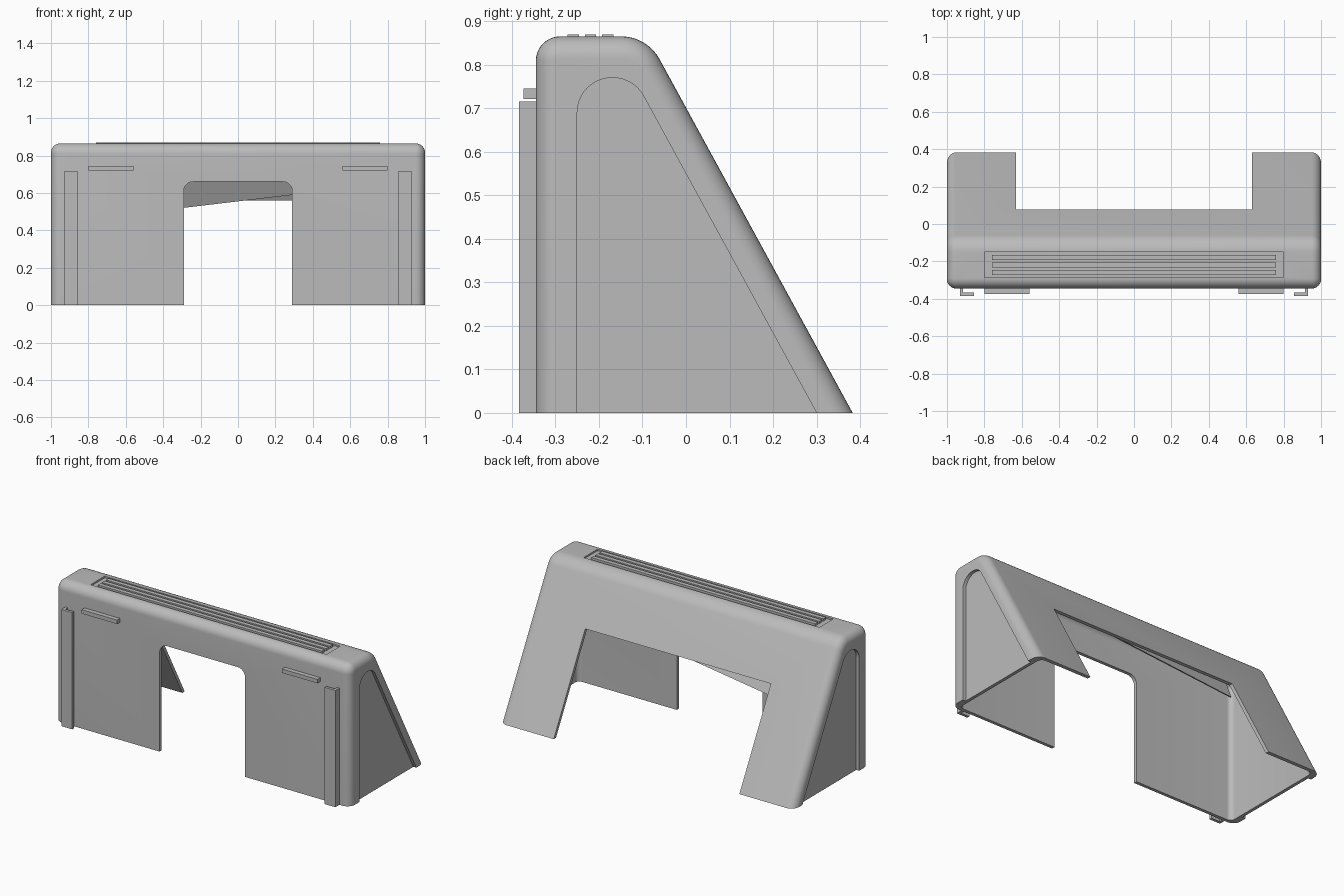
import bpy, bmesh
from math import sin, cos, tan, atan, pi

if "Cube" in bpy.data.objects:
    bpy.data.objects.remove(bpy.data.objects["Cube"])

grey = bpy.data.materials.new("plain_grey")
grey.use_nodes = True
grey.diffuse_color = (0.5, 0.5, 0.5, 1)
grey.node_tree.nodes["Principled BSDF"].inputs["Base Color"].default_value = (0.5, 0.5, 0.5, 1)

LEAN = 0.546            # how far the back moves per unit of height
TILT = atan(LEAN)       # angle of the back's normal above horizontal


def outline(front, top, back, r_front, r_back, base=0.0, steps=10):
    """Side outline: upright front, flat top, leaning back, rounded corners."""
    zf, zb = top - r_front, top - r_back
    yb = back - LEAN * zb - r_back / cos(TILT)
    pts = [(front, base)]
    for i in range(steps + 1):
        a = pi - pi / 2 * i / steps
        pts.append((front + r_front + r_front * cos(a), zf + r_front * sin(a)))
    for i in range(steps + 1):
        a = pi / 2 - (pi / 2 - TILT) * i / steps
        pts.append((yb + r_back * cos(a), zb + r_back * sin(a)))
    return pts + [(back - LEAN * base, base)]


def make(name, bm):
    bmesh.ops.remove_doubles(bm, verts=bm.verts, dist=0.00005)
    bmesh.ops.recalc_face_normals(bm, faces=bm.faces)
    me = bpy.data.meshes.new(name)
    bm.to_mesh(me)
    bm.free()
    me.materials.append(grey)
    ob = bpy.data.objects.new(name, me)
    bpy.context.collection.objects.link(ob)
    return ob


def loft(name, rings):
    """Skin a list of (x, outline) sections and cap both ends."""
    bm = bmesh.new()
    loops = [[bm.verts.new((x, y, z)) for y, z in pts] for x, pts in rings]
    n = len(loops[0])
    for a, b in zip(loops, loops[1:]):
        for i in range(n):
            j = (i + 1) % n
            bm.faces.new((a[i], a[j], b[j], b[i]))
    bm.faces.new(loops[0])
    bm.faces.new(loops[-1])
    return make(name, bm)


def box(name, x, y, z):
    return loft(name, [(k, [(y[0], z[0]), (y[0], z[1]), (y[1], z[1]), (y[1], z[0])]) for k in x])


def rounded_body(name, half, inset, radius, base):
    rings = []
    for i in range(9):
        a = pi / 2 * i / 8
        d = inset + radius * (1 - sin(a))
        rings.append((half - radius + radius * cos(a),
                      outline(-0.345 + d, 0.865 - d, 0.383 - d / cos(TILT),
                              0.056 - d, 0.1 - d, base)))
    return loft(name, rings + [(-x, p) for x, p in reversed(rings)])


def cut(target, cutter):
    cutter.hide_render = True
    mod = target.modifiers.new("cut", "BOOLEAN")
    mod.operation, mod.solver, mod.object = "DIFFERENCE", "EXACT", cutter
    bpy.context.view_layer.objects.active = target
    bpy.ops.object.modifier_apply(modifier=mod.name)
    bpy.data.objects.remove(cutter)


# Hollow housing, open at the bottom
housing = rounded_body("housing", 1.0, 0.0, 0.05, 0.0)
cut(housing, rounded_body("hollow", 0.96, 0.02, 0.03, -0.1))

# Recessed arched panels in both ends
for s in (-1, 1):
    arch = outline(-0.25, 0.77, 0.30, 0.08, 0.08, -0.05)
    cut(housing, loft("end_recess", [(s * 0.98, arch), (s * 1.1, arch)]))

# Front opening with rounded top corners
bm = bmesh.new()
arc = [pi / 2 * i / 8 for i in range(9)]
door = [(0.29, -0.1)] + [(0.24 + 0.05 * cos(a), 0.61 + 0.05 * sin(a)) for a in arc]
door += [(-x, z) for x, z in reversed(door)]
face = bm.faces.new([bm.verts.new((x, -0.5, z)) for x, z in door])
grown = bmesh.ops.extrude_face_region(bm, geom=[face])["geom"]
bmesh.ops.translate(bm, vec=(0, 0.25, 0), verts=[v for v in grown if isinstance(v, bmesh.types.BMVert)])
cut(housing, make("front_opening", bm))

# Back cutout leaving two legs, and a shallow pocket for the vent
cut(housing, box("back_cutout", (-0.63, 0.63), (-0.1, 0.6), (-0.1, 0.56)))
cut(housing, box("vent_pocket", (-0.8, 0.8), (-0.285, -0.15), (0.855, 1.0)))

bpy.ops.object.select_all(action="DESELECT")
housing.select_set(True)
bpy.context.view_layer.objects.active = housing
bpy.ops.object.shade_smooth_by_angle(angle=pi / 6)

# Vent bars
for i in range(3):
    y = -0.259 + i * 0.0395
    box(f"vent_bar_{i + 1}", (-0.76, 0.76), (y - 0.013, y + 0.013), (0.85, 0.869))

# Slanted web behind the back wall, dropping towards the right
def web_section(low):
    y = 0.07 - 0.3 * (low - 0.48)
    return [(y - 0.008, low), (y, low), (-0.005, 0.66), (-0.013, 0.66)]

loft("inner_web", [(-0.63, web_section(0.48)), (0.63, web_section(0.63))])

# Hooked rails and small tabs on the front
for s, side in ((1, "left"), (-1, "right")):
    box(f"{side}_rail_stem", (s * 0.914, s * 0.93), (-0.38, -0.34), (0, 0.716))
    box(f"{side}_rail_flange", (s * 0.856, s * 0.93), (-0.384, -0.367), (0, 0.716))
    box(f"{side}_tab", (s * 0.56, s * 0.8), (-0.373, -0.34), (0.721, 0.745))
